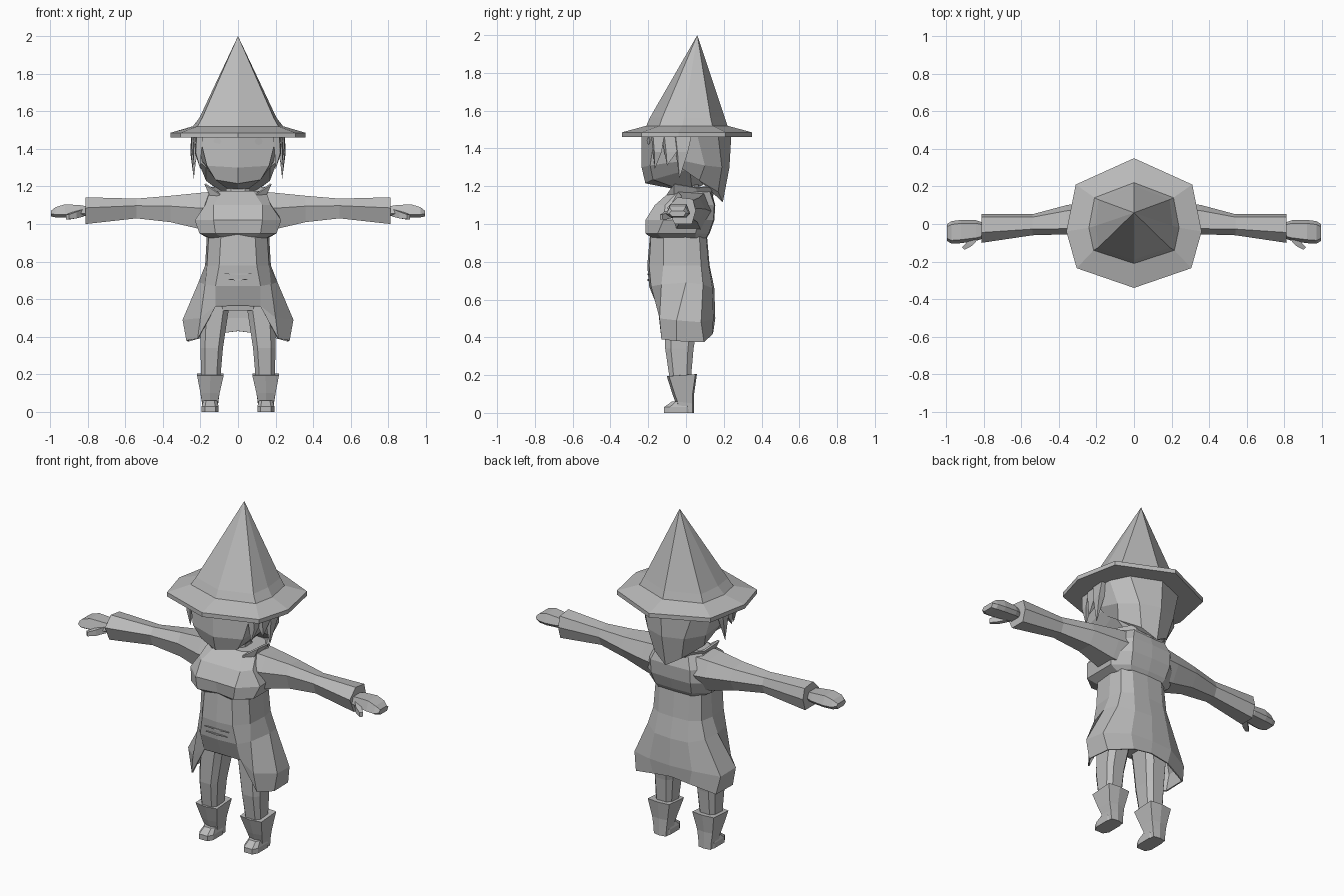
import bpy, bmesh, math
from mathutils import Vector

grey = bpy.data.materials.new("plain grey")
grey.diffuse_color = (0.5, 0.5, 0.5, 1)


def loft(name, rings, closed=True, caps=(True, True), thick=0):
    """Skin a list of equally long point rings; a one-point ring is a tip."""
    bm = bmesh.new()
    vs = [[bm.verts.new(p) for p in r] for r in rings]
    for a, b in zip(vs, vs[1:]):
        n = max(len(a), len(b))
        for i in range(n if closed else n - 1):
            j = (i + 1) % n
            if len(b) == 1:
                bm.faces.new((a[i], a[j], b[0]))
            elif len(a) == 1:
                bm.faces.new((a[0], b[j], b[i]))
            else:
                bm.faces.new((a[i], a[j], b[j], b[i]))
    for ring, cap in ((vs[0], caps[0]), (vs[-1], caps[1])):
        if cap and closed and len(ring) > 2:
            bm.faces.new(ring)
    bmesh.ops.recalc_face_normals(bm, faces=bm.faces)
    me = bpy.data.meshes.new(name)
    bm.to_mesh(me)
    bm.free()
    me.materials.append(grey)
    ob = bpy.data.objects.new(name, me)
    bpy.context.collection.objects.link(ob)
    if thick:
        m = ob.modifiers.new("thickness", 'SOLIDIFY')
        m.thickness = thick
    return ob


def sym(half, z=None):
    """Full ring from its right half, running front centre to back centre."""
    pts = [(p[0], p[1], p[2] if z is None else z) for p in half]
    return pts + [(-x, y, h) for x, y, h in reversed(pts) if x > 1e-6]


def box_ring(w, d, x, y, z):
    """Chamfered rectangle, 8 points, centred on x, y."""
    c = 0.6
    o = [(c, -1), (1, -c), (1, c), (c, 1), (-c, 1), (-1, c), (-1, -c), (-c, -1)]
    return [(x + w * a, y + d * b, z) for a, b in o]


def flip(rings, s):
    return [[(s * p[0], p[1], p[2]) for p in r] for r in rings]


# hat: faceted cone on an eight-sided brim
outer = [(0, -.34), (.305, -.235), (.36, -.04), (.31, .21), (0, .35)]
inner = [(0, -.21), (.215, -.14), (.24, -.02), (.21, .14), (0, .22)]
upper = [(0, -.19), (.19, -.125), (.205, -.01), (.19, .13), (0, .205)]
loft("hat", [sym(outer, 1.46), sym(outer, 1.485), sym(inner, 1.52),
             sym(upper, 1.565), [(0, .06, 2.0)]])

# head: face wedge with a centre ridge and pointed chin
loft("head", [
    sym([(0, -.06, 1.185), (.06, -.05, 1.19), (.07, .03, 1.2), (0, .08, 1.2)]),
    sym([(0, -.215, 1.215), (.12, -.175, 1.235), (.16, .02, 1.29), (0, .14, 1.25)]),
    sym([(0, -.235, 1.30), (.165, -.19, 1.31), (.2, .03, 1.34), (0, .18, 1.34)]),
    sym([(0, -.235), (.205, -.165), (.22, .03), (0, .2)], 1.47)])

# hair: back shell ending in a point
loft("back_hair", [
    sym([(0, .0, 1.30), (.17, -.03, 1.30), (.17, .07, 1.23), (.09, .17, 1.17), (0, .195, 1.115)]),
    sym([(0, .0, 1.36), (.215, -.04, 1.34), (.2, .1, 1.31), (.12, .19, 1.30), (0, .23, 1.30)]),
    sym([(0, -.02), (.23, -.07), (.225, .06), (.17, .17), (0, .24)], 1.47)])

for s, side in ((1, "right"), (-1, "left")):
    # side hair strands
    for k, (y, w, tip) in enumerate(((-.15, .035, (.20, -.165, 1.29)),
                                     (-.08, .05, (.235, -.10, 1.31)),
                                     (-.02, .05, (.235, -.035, 1.24)))):
        x = .205 + .012 * k
        loft(f"{side}_strand_{k}", flip([
            [(x - .02, y - w, 1.47), (x + .015, y - w * .7, 1.47),
             (x + .02, y + w, 1.47), (x - .02, y + w, 1.47)],
            [(x - .01, y - w * .7, 1.38), (x + .02, y - w * .5, 1.38),
             (x + .025, y + w * .6, 1.38), (x - .01, y + w * .6, 1.38)], [tip]], s))

    # eye: small disc
    ring = [(.11 + .021 * math.cos(i * math.pi / 4), 1.44 + .02 * math.sin(i * math.pi / 4))
            for i in range(8)]
    face_y = lambda x: -.236 + .36 * x
    loft(f"{side}_eye", flip([[(x, face_y(x) + .004, z) for x, z in ring],
                              [(x, face_y(x) - .004, z) for x, z in ring]], s))

    # sleeve: tapered hexagonal tube with a flared cuff
    def arm(x, f, b, lo, hi):
        m = (lo + hi) / 2
        return [(x, f * .45, hi), (x, f, m + .015), (x, f * .6, lo),
                (x, b * .6, lo), (x, b, m), (x, b * .7, hi - .01)]
    loft(f"{side}_sleeve", flip([
        arm(.10, -.10, .14, .96, 1.175), arm(.21, -.085, .125, .975, 1.165),
        arm(.36, -.055, .10, 1.01, 1.15), arm(.54, -.06, .052, 1.03, 1.135),
        arm(.81, -.10, .052, 1.0, 1.142)], s))

    # hand: flat mitten
    def palm(x, y, w, lo, hi):
        return [(x, y - w, lo + .015), (x, y - w * .6, lo), (x, y + w * .7, lo),
                (x, y + w, lo + .02), (x, y + w * .7, hi), (x, y - w * .7, hi)]
    loft(f"{side}_hand", flip([
        palm(.78, -.035, .035, 1.045, 1.09), palm(.84, -.035, .055, 1.04, 1.10),
        palm(.92, -.04, .062, 1.035, 1.105), palm(.97, -.045, .06, 1.035, 1.09),
        palm(.995, -.045, .045, 1.04, 1.07)], s))
    # thumb
    loft(f"{side}_thumb", flip([
        [(.82, -.07, 1.04), (.85, -.06, 1.035), (.85, -.06, 1.075), (.82, -.07, 1.08)],
        [(.86, -.115, 1.03), (.89, -.10, 1.025), (.89, -.10, 1.06), (.86, -.115, 1.065)],
        [(.90, -.137, 1.025), (.915, -.125, 1.025), (.915, -.125, 1.05), (.90, -.137, 1.05)]], s))

    # leg
    loft(f"{side}_leg", flip([
        box_ring(.05, .055, .145, -.03, .17), box_ring(.06, .075, .14, -.035, .34),
        box_ring(.068, .085, .13, -.025, .46), box_ring(.072, .09, .11, -.02, .62)], s))

    # boot: flared shaft, ankle and toe
    def sole(x0, x1, f, zf, b, zb):
        xm = (x0 + x1) / 2
        return [(x0, f, zf), (xm, f - .012, zf), (x1, f, zf), (x1, b, zb), (xm, b + .008, zb), (x0, b, zb)]
    loft(f"{side}_boot", flip([
        sole(.108, .188, -.035, .0, .035, .0), sole(.105, .192, -.045, .06, .035, .05),
        sole(.098, .20, -.06, .10, .035, .10), sole(.076, .218, -.09, .195, .05, .205)], s))
    loft(f"{side}_toe", flip([
        box_ring(.045, .077, .148, -.04, .0), box_ring(.045, .077, .148, -.04, .03),
        box_ring(.036, .05, .148, -.025, .06)], s))

# chest: short bulging top
loft("chest", [
    sym([(0, -.17), (.08, -.18), (.15, -.13), (.16, .05), (.11, .105), (0, .11)], .925),
    sym([(0, -.195), (.12, -.215), (.205, -.15), (.205, .05), (.12, .12), (0, .125)], .95),
    sym([(0, -.21), (.13, -.215), (.23, -.12), (.22, .07), (.13, .145), (0, .15)], 1.02),
    sym([(0, -.165), (.13, -.165), (.175, -.11), (.19, .08), (.13, .15), (0, .155)], 1.10),
    sym([(0, -.08), (.08, -.08), (.15, -.04), (.15, .06), (.1, .125), (0, .135)], 1.175)])

# tunic: waist flaring into a skirt, open over the legs
loft("tunic", [
    sym([(0, -.19), (.09, -.185), (.155, -.12), (.165, 0), (.15, .07), (.1, .105), (0, .11)], .95),
    sym([(0, -.205), (.1, -.195), (.165, -.12), (.175, 0), (.16, .08), (.1, .12), (0, .125)], .78),
    sym([(0, -.195, .67), (.12, -.185, .67), (.175, -.13, .68), (.21, 0, .69),
         (.19, .09, .68), (.11, .14, .66), (0, .15, .66)]),
    sym([(0, -.155, .57), (.12, -.15, .565), (.20, -.14, .50), (.295, -.05, .49),
         (.285, .08, .48), (.14, .145, .50), (0, .155, .50)]),
    sym([(0, -.152, .565), (.12, -.147, .56), (.215, -.13, .39), (.275, -.05, .38),
         (.265, .095, .375), (.12, .14, .415), (0, .145, .43)])],
    caps=(True, False), thick=.008)

# hips closing the body above the legs
loft("hips", [box_ring(.13, .09, 0, -.02, .54), box_ring(.16, .11, 0, -.02, .66)])

# belly creases: thin plates
for z, w in ((.735, .08), (.705, .07)):
    loft("belly_crease", [[(-w, y, z), (0, y, z - .006), (w, y, z), (0, y, z + .003)]
                          for y in (-.204, -.196)])

# neck and open collar
loft("neck", [box_ring(.065, .06, 0, .01, 1.14), box_ring(.06, .055, 0, .01, 1.24)])
low = [(.08, -.10, 1.14), (.135, -.06, 1.14), (.13, .06, 1.15), (.08, .12, 1.155), (0, .135, 1.155)]
top = [(.10, -.09, 1.165), (.17, -.06, 1.215), (.155, .05, 1.195), (.1, .135, 1.2), (0, .145, 1.19)]
loft("collar", [sym(low), sym(top)], closed=False, thick=.01)
